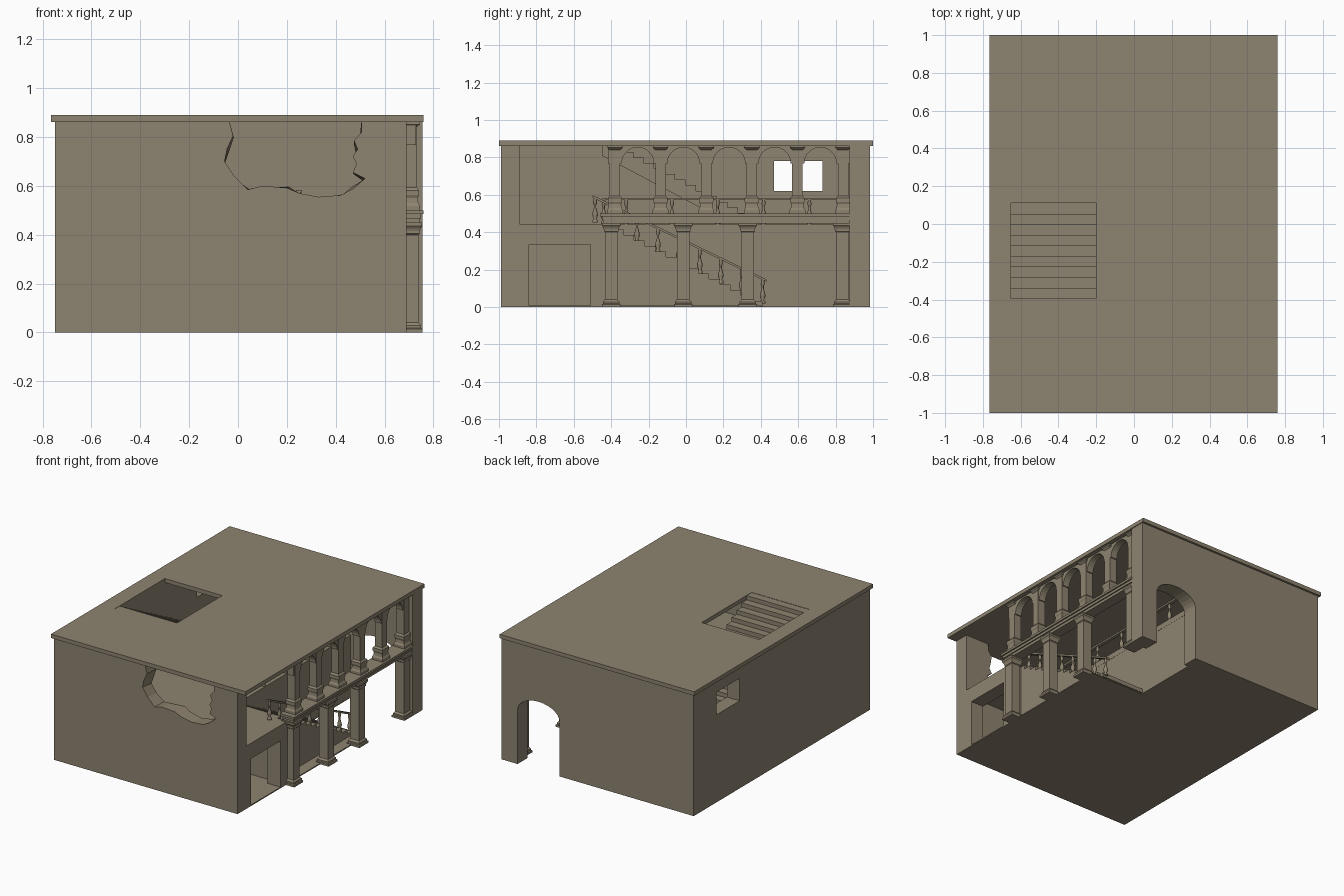
import bpy, math, random
from mathutils import Vector
from mathutils.geometry import tessellate_polygon

if "Cube" in bpy.data.objects:
    bpy.data.objects.remove(bpy.data.objects["Cube"])

random.seed(4)
stone = bpy.data.materials.new("warm_stone")
stone.diffuse_color = (0.27, 0.228, 0.16, 1)
stone.use_nodes = True
stone.node_tree.nodes["Principled BSDF"].inputs["Base Color"].default_value = stone.diffuse_color


def make(name, verts, faces, smooth=False):
    me = bpy.data.meshes.new(name)
    me.from_pydata(verts, [], faces)
    me.materials.append(stone)
    for p in me.polygons:
        p.use_smooth = smooth and len(p.vertices) == 4
    ob = bpy.data.objects.new(name, me)
    bpy.context.collection.objects.link(ob)
    return ob


def prism(name, axis, t0, t1, *loops):
    """Extrude an outline (first loop) with holes (other loops) along an axis."""
    put = {'x': lambda a, b, t: (t, a, b), 'y': lambda a, b, t: (a, t, b),
           'z': lambda a, b, t: (a, b, t)}[axis]
    pts = [p for lp in loops for p in lp]
    n = len(pts)
    tris = tessellate_polygon([[Vector((a, b, 0)) for a, b in lp] for lp in loops])
    faces = [tuple(t) for t in tris] + [tuple(i + n for i in reversed(t)) for t in tris]
    start = 0
    for lp in loops:
        m = len(lp)
        for i in range(m):
            a, b = start + i, start + (i + 1) % m
            faces.append((a, b, b + n, a + n))
        start += m
    ob = make(name, [put(a, b, t) for t in (t0, t1) for a, b in pts], faces)
    fix_normals(ob)
    return ob


def fix_normals(ob):
    import bmesh
    bm = bmesh.new()
    bm.from_mesh(ob.data)
    bmesh.ops.recalc_face_normals(bm, faces=bm.faces)
    bm.to_mesh(ob.data)
    bm.free()


def rect(a0, b0, a1, b1):
    return [(a0, b0), (a1, b0), (a1, b1), (a0, b1)]


def box(name, x0, x1, y0, y1, z0, z1):
    return prism(name, 'z', z0, z1, rect(x0, y0, x1, y1))


def lathe(name, x, y, z, profile, n):
    """Stack rings of n sides; four sides gives a square pillar."""
    k = math.sqrt(2) if n == 4 else 1
    verts, faces = [], []
    for r, h in profile:
        for i in range(n):
            a = math.pi / 4 + math.tau * i / n
            verts.append((x + k * r * math.cos(a), y + k * r * math.sin(a), z + h))
    for j in range(len(profile) - 1):
        for i in range(n):
            i2 = (i + 1) % n
            faces.append((j * n + i, j * n + i2, j * n + n + i2, j * n + n + i))
    faces.append(tuple(reversed(range(n))))
    faces.append(tuple(range(len(verts) - n, len(verts))))
    return make(name, verts, faces, n > 4)


def arc(cx, rx, spring, rz, steps=14):
    """Arch curve from low to high first coordinate."""
    return [(cx - rx * math.cos(math.pi * i / steps), spring + rz * math.sin(math.pi * i / steps))
            for i in range(steps + 1)]


def steps(y0, z0, y1, z1, count):
    """Staircase zigzag climbing towards -y."""
    dy, dz = (y1 - y0) / count, (z1 - z0) / count
    pts = []
    for i in range(count):
        pts += [(y0 + dy * i, z0 + dz * i), (y0 + dy * i, z0 + dz * (i + 1))]
    return pts + [(y1, z1)]


# roof slab with stair opening
prism("roof", 'z', 0.862, 0.89, rect(-0.765, -1, 0.76, 1), rect(-0.65, -0.45, -0.2, 0.11))

# front wall with broken breach in its top edge
breach = [(0.505, 0.862), (0.505, 0.82), (0.475, 0.785), (0.49, 0.75), (0.47, 0.72), (0.485, 0.69),
          (0.47, 0.655), (0.52, 0.63), (0.47, 0.588), (0.42, 0.562), (0.33, 0.555), (0.25, 0.57),
          (0.2, 0.592), (0.1, 0.6), (0.04, 0.585), (-0.015, 0.64), (-0.055, 0.7), (-0.045, 0.75),
          (-0.02, 0.805), (-0.035, 0.862)]
front = prism("front_wall", 'y', -0.99, -0.89,
              [(-0.75, 0), (0.69, 0), (0.69, 0.862)] + breach + [(-0.75, 0.862)])
for v in front.data.vertices:            # ragged inner edge of the breach
    c = v.co
    if c.y > -0.95 and -0.1 < c.x < 0.55 and 0.5 < c.z < 0.86:
        c.x += random.uniform(-0.012, 0.015)
        c.z += random.uniform(-0.012, 0.008)

# left wall with window, back wall with arched gateway
prism("left_wall", 'x', -0.75, -0.65, rect(-0.89, 0, 0.875, 0.862), rect(0.47, 0.62, 0.73, 0.78))
prism("back_wall", 'y', 0.875, 0.985,
      [(-0.75, 0), (0.30, 0)] + arc(0.465, 0.165, 0.385, 0.1) +
      [(0.63, 0), (0.755, 0), (0.755, 0.862), (-0.75, 0.862)])

# low right wall with doorway
prism("right_wall", 'x', 0.59, 0.69,
      [(-0.89, 0), (-0.84, 0), (-0.84, 0.335), (-0.51, 0.335), (-0.51, 0), (-0.43, 0),
       (-0.43, 0.445), (-0.89, 0.445)])

# ground floor with open passage corner, upper floor, inner wall
prism("ground_floor", 'z', 0, 0.008,
      [(-0.7, -0.94), (0.64, -0.94), (0.69, -0.84), (0.69, 0.4), (0.27, 0.4), (0.27, 0.9), (-0.7, 0.9)])
prism("upper_floor", 'z', 0.405, 0.444,
      [(-0.7, -0.94), (0.64, -0.94), (0.64, -0.45), (0.27, -0.45), (0.27, 0.9), (-0.7, 0.9)])
box("inner_wall", 0.17, 0.269, -0.45, 0.9, 0.001, 0.42)

# staircases
prism("lower_stairs", 'x', 0.265, 0.61,
      steps(0.41, 0.004, -0.45, 0.444, 15) + [(-0.46, 0.444), (-0.46, 0.004)])
prism("upper_stairs", 'x', -0.66, -0.2,
      steps(0.39, 0.444, -0.45, 0.888, 15) + [(-0.45, 0.81), (0.24, 0.444)])

# balcony beam with stepped mouldings
for i, (x0, x1, y0, z0, z1) in enumerate([(0.665, 0.742, -0.44, 0.447, 0.466),
                                          (0.66, 0.75, -0.45, 0.466, 0.484),
                                          (0.65, 0.76, -0.46, 0.484, 0.5)]):
    box("balcony_beam_%d" % i, x0, x1, y0, 0.88, z0, z1)

# lower pillars
low = [(0.05, 0), (0.05, 0.014), (0.044, 0.018), (0.044, 0.028), (0.034, 0.04), (0.034, 0.40),
       (0.039, 0.405), (0.039, 0.415), (0.042, 0.425), (0.049, 0.435), (0.049, 0.45)]
for y in (-0.4, -0.015, 0.33, 0.835):
    lathe("lower_pillar", 0.705, y, 0, low, 4)

# upper pillars and arcade
high = [(0.042, 0.5), (0.042, 0.518), (0.035, 0.53), (0.033, 0.55), (0.038, 0.562), (0.038, 0.582),
        (0.028, 0.594), (0.028, 0.84), (0.041, 0.852), (0.041, 0.862)]
ys = [-0.38 + 0.244 * i for i in range(6)]
for y in ys:
    lathe("upper_pillar", 0.703, y, 0, high, 4)
curve = []
for a, b in zip(ys, ys[1:]):
    curve += arc((a + b) / 2, 0.086, 0.768, 0.086)
prism("arcade", 'x', 0.678, 0.728, [(-0.417, 0.862), (-0.417, 0.768)] + curve +
      [(0.877, 0.768), (0.877, 0.862)])

# stair handrail and gallery guard with turned balusters
turned = [(0.014, 0), (0.014, 0.012), (0.007, 0.02), (0.015, 0.038), (0.014, 0.052), (0.006, 0.08),
          (0.006, 0.095), (0.011, 0.105), (0.008, 0.128)]


def rail_z(y):
    return 0.135 + (0.43 - y) * 0.484


prism("stair_handrail", 'x', 0.573, 0.6,
      [(0.43, rail_z(0.43)), (0.43, rail_z(0.43) + 0.013),
       (-0.5, rail_z(-0.5) + 0.013), (-0.5, rail_z(-0.5))])
for i in range(9):
    y = 0.41 - 0.112 * i
    lathe("stair_baluster", 0.587, y, rail_z(y) - 0.127, turned, 10)
box("gallery_rail", 0.238, 0.262, -0.45, 0.88, 0.572, 0.584)
for i in range(6):
    lathe("gallery_baluster", 0.25, -0.32 + 0.245 * i if i < 5 else -0.44, 0.444, turned, 10)
